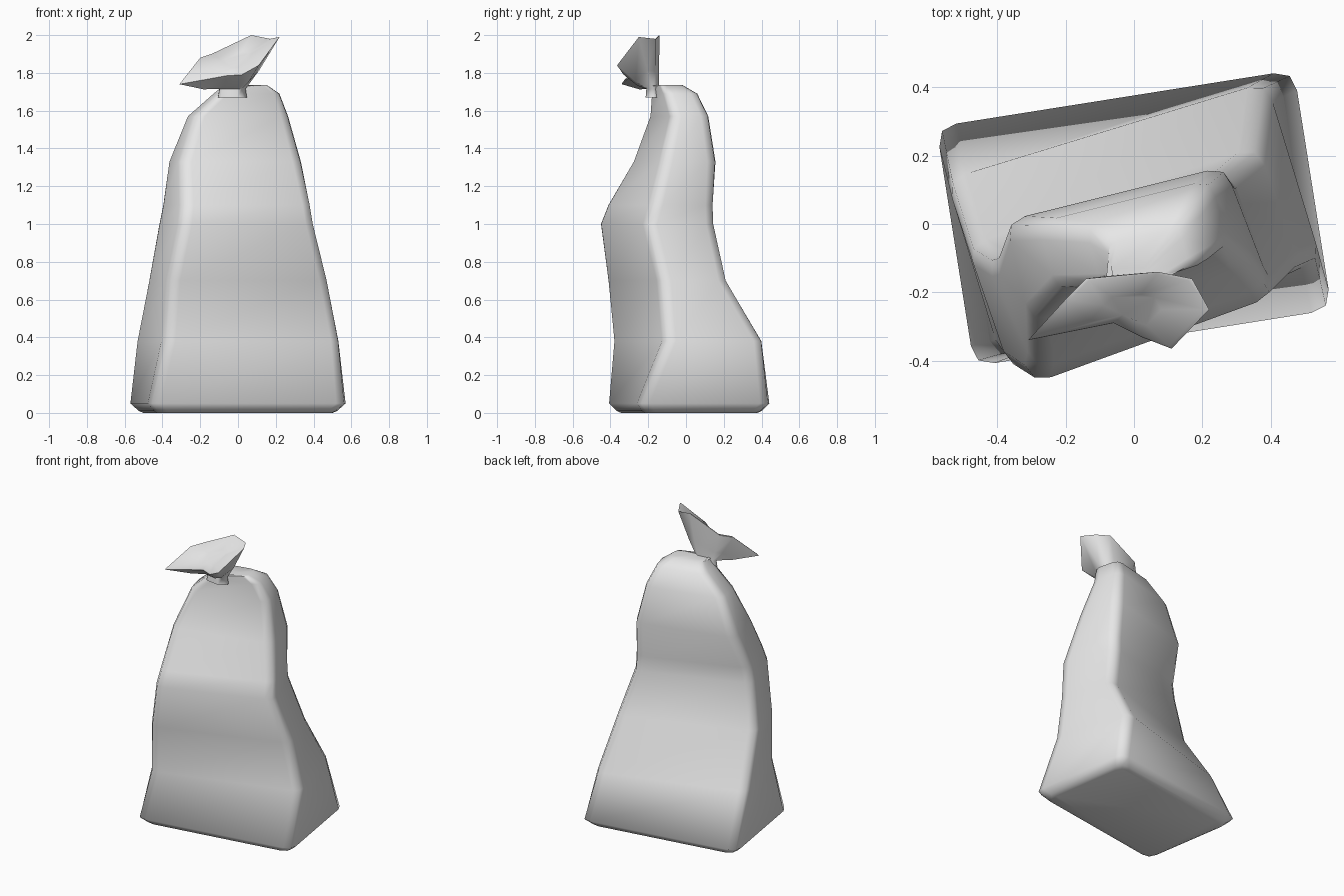
import bpy
import bmesh
from math import radians, cos, sin, atan2
from mathutils import Vector, Matrix

default_cube = bpy.data.objects.get("Cube")
if default_cube:
    bpy.data.objects.remove(default_cube, do_unlink=True)

fabric = bpy.data.materials.new("light_grey_sack")
fabric.use_nodes = True
grey = (0.8, 0.8, 0.8, 1)
fabric.diffuse_color = grey
fabric.node_tree.nodes["Principled BSDF"].inputs["Base Color"].default_value = grey


def rounded_section(height, centre_x, centre_y, half_width, half_depth, yaw):
    """Rotated rectangle with softened corners, as a ring of points."""
    radius = min(0.06, half_depth * 0.5)
    turn = Matrix.Rotation(radians(yaw), 3, "Z")
    centre = Vector((centre_x, centre_y, height))
    ring = []
    for sx, sy in ((-1, -1), (1, -1), (1, 1), (-1, 1)):
        corner = Vector((sx * half_width, sy * half_depth, 0))
        along_x = corner - Vector((sx * radius, 0, 0))
        along_y = corner - Vector((0, sy * radius, 0))
        middle = corner * 0.5 + (along_x + along_y) * 0.25
        points = [along_y, middle, along_x]
        if sx * sy < 0:
            points.reverse()
        ring += [centre + turn @ p for p in points]
    return ring


def loft(name, rings):
    """Skin a stack of equal rings and close both ends."""
    bm = bmesh.new()
    loops = [[bm.verts.new(p) for p in ring] for ring in rings]
    count = len(loops[0])
    for lower, upper in zip(loops, loops[1:]):
        for i in range(count):
            j = (i + 1) % count
            bm.faces.new((lower[i], lower[j], upper[j], upper[i]))
    bm.faces.new(loops[0])
    bm.faces.new(loops[-1])
    bmesh.ops.recalc_face_normals(bm, faces=bm.faces)
    mesh = bpy.data.meshes.new(name)
    bm.to_mesh(mesh)
    bm.free()
    mesh.materials.append(fabric)
    obj = bpy.data.objects.new(name, mesh)
    bpy.context.collection.objects.link(obj)
    bpy.ops.object.select_all(action="DESELECT")
    obj.select_set(True)
    bpy.context.view_layer.objects.active = obj
    bpy.ops.object.shade_smooth_by_angle(angle=radians(60))
    return obj


# Sack body: height, centre x, centre y, half width, half depth, yaw
body_sections = [
    (0.0, 0, 0.017, 0.47, 0.30, 9),
    (0.01, 0, 0.017, 0.49, 0.32, 9),
    (0.05, 0, 0.017, 0.53, 0.355, 9),
    (0.38, 0, 0.01, 0.49, 0.275, 17),
    (0.7, 0, -0.1, 0.45, 0.193, 19),
    (1.0, -0.01, -0.153, 0.38, 0.198, 20),
    (1.1, -0.008, -0.135, 0.367, 0.18, 20),
    (1.33, -0.015, -0.06, 0.335, 0.154, 14),
    (1.57, 0, -0.035, 0.26, 0.106, 14),
    (1.69, 0.045, -0.06, 0.168, 0.093, 14),
    (1.735, 0.04, -0.095, 0.11, 0.062, 12),
    (1.73, -0.02, -0.16, 0.06, 0.03, 0),
]
loft("sack_body", [rounded_section(*s) for s in body_sections])

# Tied top: a pinched neck opening into an uneven ruffle
rim = [Vector(p) for p in (
    (-0.31, -0.34, 1.74), (-0.06, -0.29, 1.785), (0.02, -0.33, 1.79),
    (0.11, -0.365, 1.84), (0.22, -0.25, 1.99), (0.17, -0.16, 1.98),
    (0.07, -0.14, 2.0), (-0.14, -0.16, 1.9), (-0.2, -0.22, 1.88))]
rim_centre = sum(rim, Vector()) / len(rim)
neck_centre = Vector((-0.03, -0.175, 1.715))


def neck_ring(offset, size):
    ring = []
    for p in rim:
        angle = atan2(p.y - rim_centre.y, p.x - rim_centre.x)
        ellipse = Vector((0.07 * cos(angle), 0.038 * sin(angle), offset))
        ring.append(neck_centre + ellipse * size)
    return ring


throat = neck_ring(0.0, 1.0)
flare = [a.lerp(b, 0.4) - Vector((0, 0, 0.012)) for a, b in zip(throat, rim)]
lip = [p.lerp(rim_centre, 0.06) + Vector((0, 0, 0.004)) for p in rim]
hollow = [p.lerp(rim_centre, 0.6) - Vector((0, 0, 0.015)) for p in rim]
loft("tied_top", [neck_ring(-0.04, 1.1), throat, flare, rim, lip, hollow])
